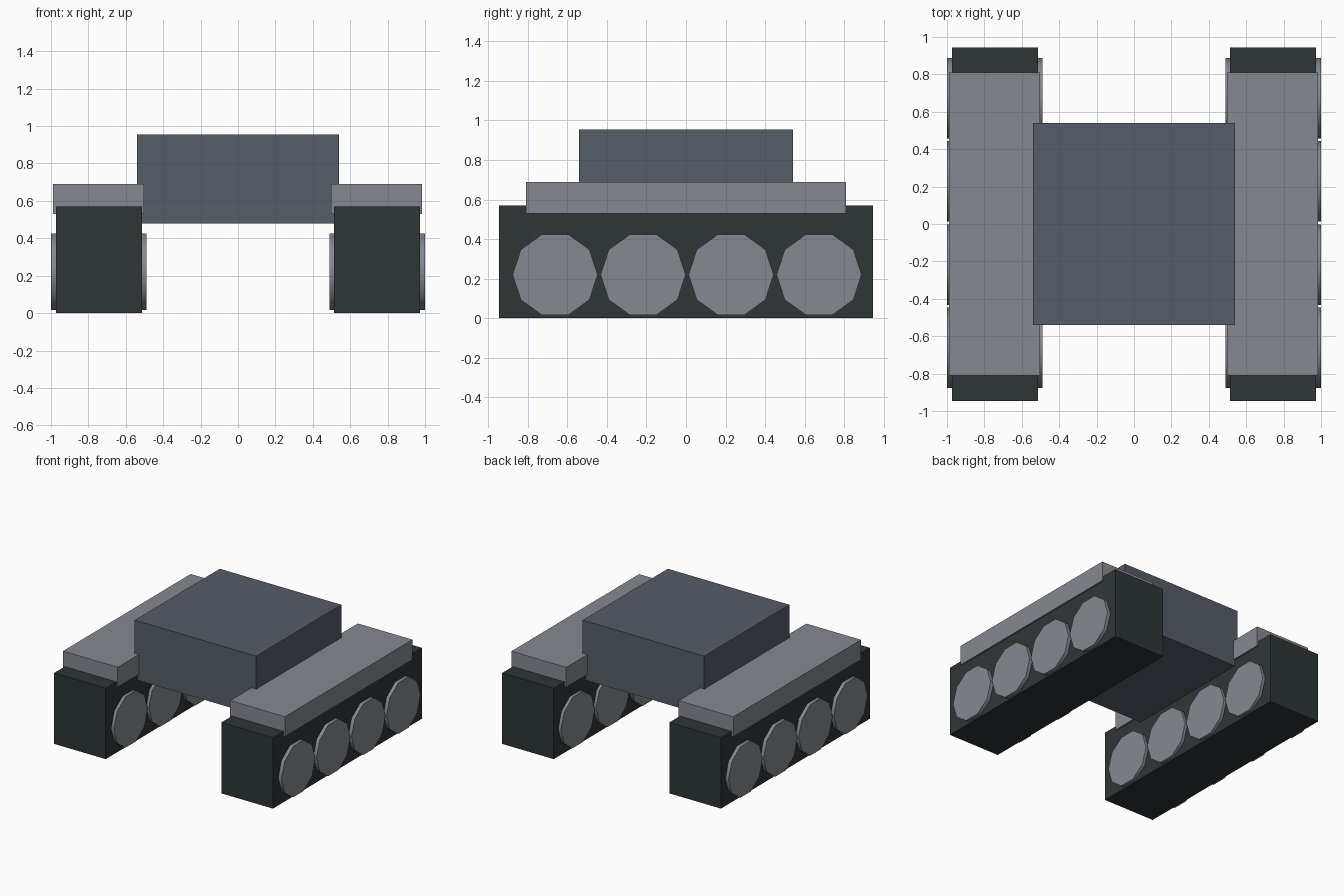
import bpy
import math

cube = bpy.data.objects.get("Cube")
if cube:
    bpy.data.objects.remove(cube, do_unlink=True)


def material(name, rgb):
    m = bpy.data.materials.new(name)
    m.use_nodes = True
    color = (*rgb, 1)
    m.diffuse_color = color
    m.node_tree.nodes["Principled BSDF"].inputs["Base Color"].default_value = color
    return m


light_grey = material("light grey metal", (0.235, 0.25, 0.283))
slate = material("slate hull paint", (0.093, 0.109, 0.136))
rubber = material("dark green rubber", (0.027, 0.037, 0.036))


def box(name, low, high, mat):
    center = [(a + b) / 2 for a, b in zip(low, high)]
    bpy.ops.mesh.primitive_cube_add(size=1, location=center)
    ob = bpy.context.object
    ob.name = name
    ob.scale = [b - a for a, b in zip(low, high)]
    bpy.ops.object.transform_apply(location=False, rotation=False, scale=True)
    ob.data.materials.append(mat)
    return ob


def wheel(name, x, y):
    # ten-sided drum running through the track, corners pointing fore and aft
    bpy.ops.mesh.primitive_cylinder_add(
        vertices=10, radius=0.215, depth=0.51,
        location=(x, y, 0.22), rotation=(0, math.pi / 2, 0))
    ob = bpy.context.object
    ob.name = name
    bpy.ops.object.transform_apply(location=False, rotation=True, scale=False)
    ob.data.materials.append(light_grey)
    bpy.ops.object.shade_smooth_by_angle(angle=math.radians(45))


# Central hull
box("hull", (-0.54, -0.54, 0.48), (0.54, 0.54, 0.955), slate)

# Track block, fender and wheels on each side
for side, s in (("left", 1), ("right", -1)):
    x = s * 0.743
    box(side + "_track", (x - 0.229, -0.945, 0), (x + 0.229, 0.945, 0.57), rubber)
    fx = x - 0.002
    box(side + "_fender", (fx - 0.243, -0.81, 0.53), (fx + 0.243, 0.81, 0.69), light_grey)
    for i in range(4):
        wheel(f"{side}_wheel_{i + 1}", s * 0.745, -0.662 + 0.445 * i)
